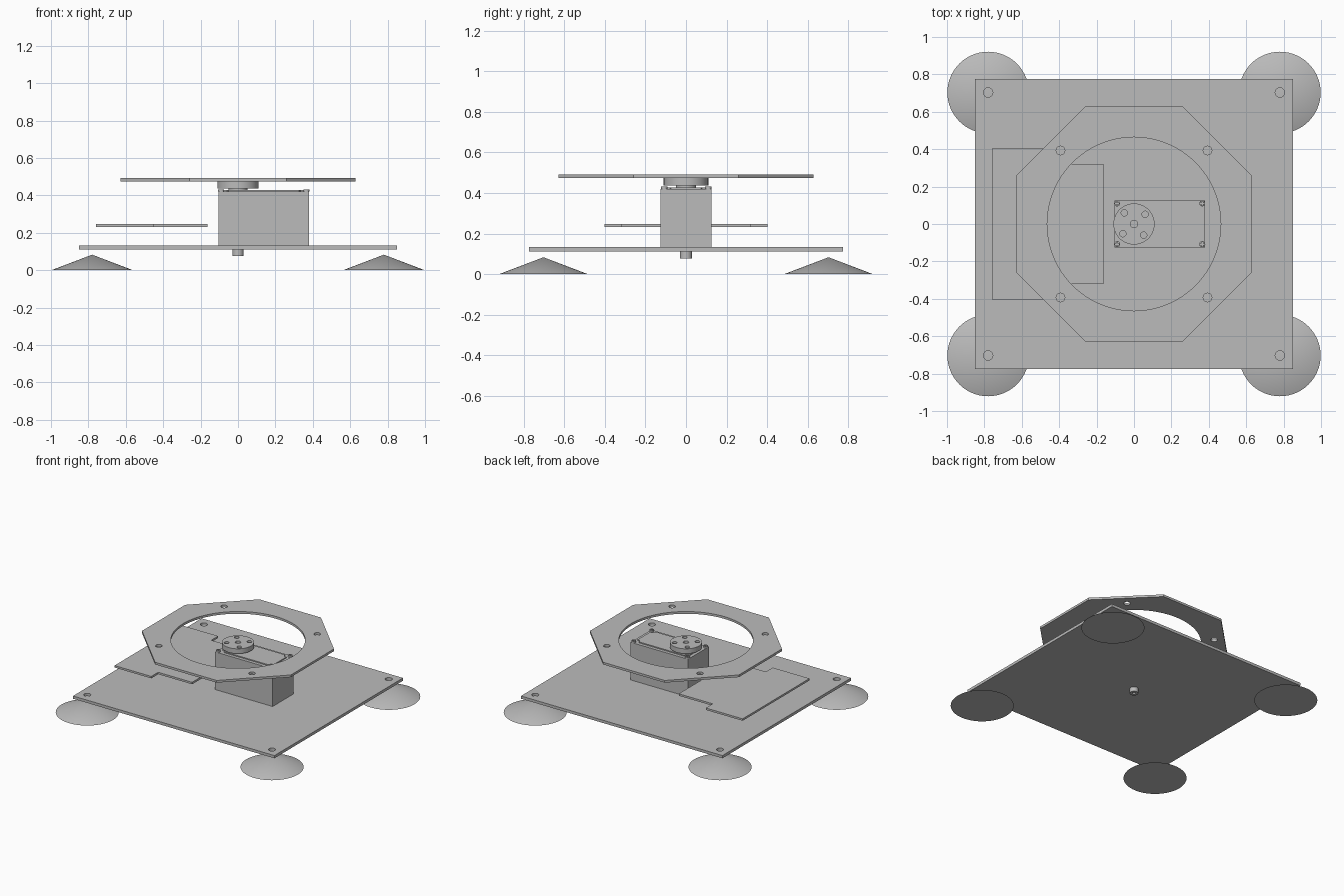
import bpy, bmesh
from math import cos, sin, pi, radians

cube = bpy.data.objects.get("Cube")
if cube:
    bpy.data.objects.remove(cube, do_unlink=True)

# One plain grey for everything
grey = bpy.data.materials.new("plain grey")
grey.use_nodes = True
COLOUR = (0.5, 0.5, 0.5, 1)
grey.diffuse_color = COLOUR
grey.node_tree.nodes["Principled BSDF"].inputs["Base Color"].default_value = COLOUR


def circle(x, y, r, n=48, turn=0.0):
    return [(x + r * cos(turn + 2 * pi * i / n), y + r * sin(turn + 2 * pi * i / n)) for i in range(n)]


def rect(x0, x1, y0, y1):
    return [(x0, y0), (x1, y0), (x1, y1), (x0, y1)]


def mirrored_y(half):
    """Close a profile listed for y > 0 by mirroring it in y."""
    return half + [(x, -y) for x, y in reversed(half)]


def finish(ob, angle=30):
    ob.data.materials.clear()
    ob.data.materials.append(grey)
    bpy.ops.object.select_all(action='DESELECT')
    ob.select_set(True)
    bpy.context.view_layer.objects.active = ob
    bpy.ops.object.shade_smooth_by_angle(angle=radians(angle))


def prism(name, z0, z1, outline, holes=()):
    """Flat profile with holes, extruded from z0 to z1."""
    curve = bpy.data.curves.new(name, 'CURVE')
    curve.dimensions = '2D'
    curve.fill_mode = 'BOTH'
    curve.extrude = (z1 - z0) / 2
    for loop in [outline, *holes]:
        spline = curve.splines.new('POLY')
        spline.points.add(len(loop) - 1)
        for p, (x, y) in zip(spline.points, loop):
            p.co = (x, y, 0, 1)
        spline.use_cyclic_u = True
    ob = bpy.data.objects.new(name, curve)
    bpy.context.collection.objects.link(ob)
    bpy.ops.object.select_all(action='DESELECT')
    ob.select_set(True)
    bpy.context.view_layer.objects.active = ob
    bpy.ops.object.convert(target='MESH')
    ob = bpy.context.view_layer.objects.active
    bm = bmesh.new()
    bm.from_mesh(ob.data)
    bmesh.ops.remove_doubles(bm, verts=bm.verts, dist=1e-5)
    bmesh.ops.translate(bm, verts=bm.verts, vec=(0, 0, (z0 + z1) / 2))
    bmesh.ops.recalc_face_normals(bm, faces=bm.faces)
    bm.to_mesh(ob.data)
    bm.free()
    finish(ob)
    return ob


CORNERS = [(sx, sy) for sx in (-1, 1) for sy in (-1, 1)]
FOOT_X, FOOT_Y = 0.78, 0.703

# Base plate with a hole above each foot
prism("base_plate", 0.112, 0.133, rect(-0.85, 0.85, -0.775, 0.775),
      [circle(sx * FOOT_X, sy * FOOT_Y, 0.025) for sx, sy in CORNERS])

# Conical suction feet
for sx, sy in CORNERS:
    bpy.ops.mesh.primitive_cone_add(vertices=64, radius1=0.218, radius2=0, depth=0.083,
                                    location=(sx * FOOT_X, sy * FOOT_Y, 0.0415))
    foot = bpy.context.object
    foot.name = f"foot_{'left' if sx > 0 else 'right'}_{'back' if sy > 0 else 'front'}"
    finish(foot)

# Motor body, raised lid and the shaft end below the base
prism("motor_body", 0.133, 0.42, rect(-0.105, 0.38, -0.125, 0.125))
lid = mirrored_y([(-0.08, 0.075), (-0.06, 0.078), (-0.05, 0.1), (0.325, 0.1), (0.335, 0.078), (0.355, 0.075)])
prism("motor_lid", 0.42, 0.428, lid)
prism("lower_shaft", 0.077, 0.112, circle(0, 0, 0.03, 32), [circle(0, 0, 0.012, 24)])

# Cross-slotted screws on the motor corners
A, B = 0.011, 0.003
for x in (-0.09, 0.365):
    for y in (-0.108, 0.11):
        cross = [(-A, -B), (-B, -B), (-B, -A), (B, -A), (B, -B), (A, -B),
                 (A, B), (B, B), (B, A), (-B, A), (-B, B), (-A, B)]
        prism("motor_screw", 0.42, 0.432, circle(x, y, 0.016, 24),
              [[(x + a, y + b) for a, b in cross]])

# Output hub and drilled round horn
prism("output_hub", 0.428, 0.441, circle(0, 0, 0.05))
drilled = [circle(0.079 * cos(a), 0.079 * sin(a), 0.017, 24)
           for a in (radians(41 + 90 * i) for i in range(4))]
prism("horn_disc", 0.438, 0.475, circle(0, 0, 0.11, 64), drilled + [circle(0, 0, 0.02, 24)])

# Stepped middle plate
prism("middle_plate", 0.232, 0.247,
      mirrored_y([(-0.76, 0.403), (-0.45, 0.403), (-0.45, 0.32), (-0.163, 0.32)]))

# Octagonal top ring with four bolt holes
prism("top_ring", 0.475, 0.492, circle(0, 0, 0.628 / cos(pi / 8), 8, pi / 8),
      [circle(0, 0, 0.464, 96)] + [circle(sx * 0.393, sy * 0.393, 0.023, 32) for sx, sy in CORNERS])
